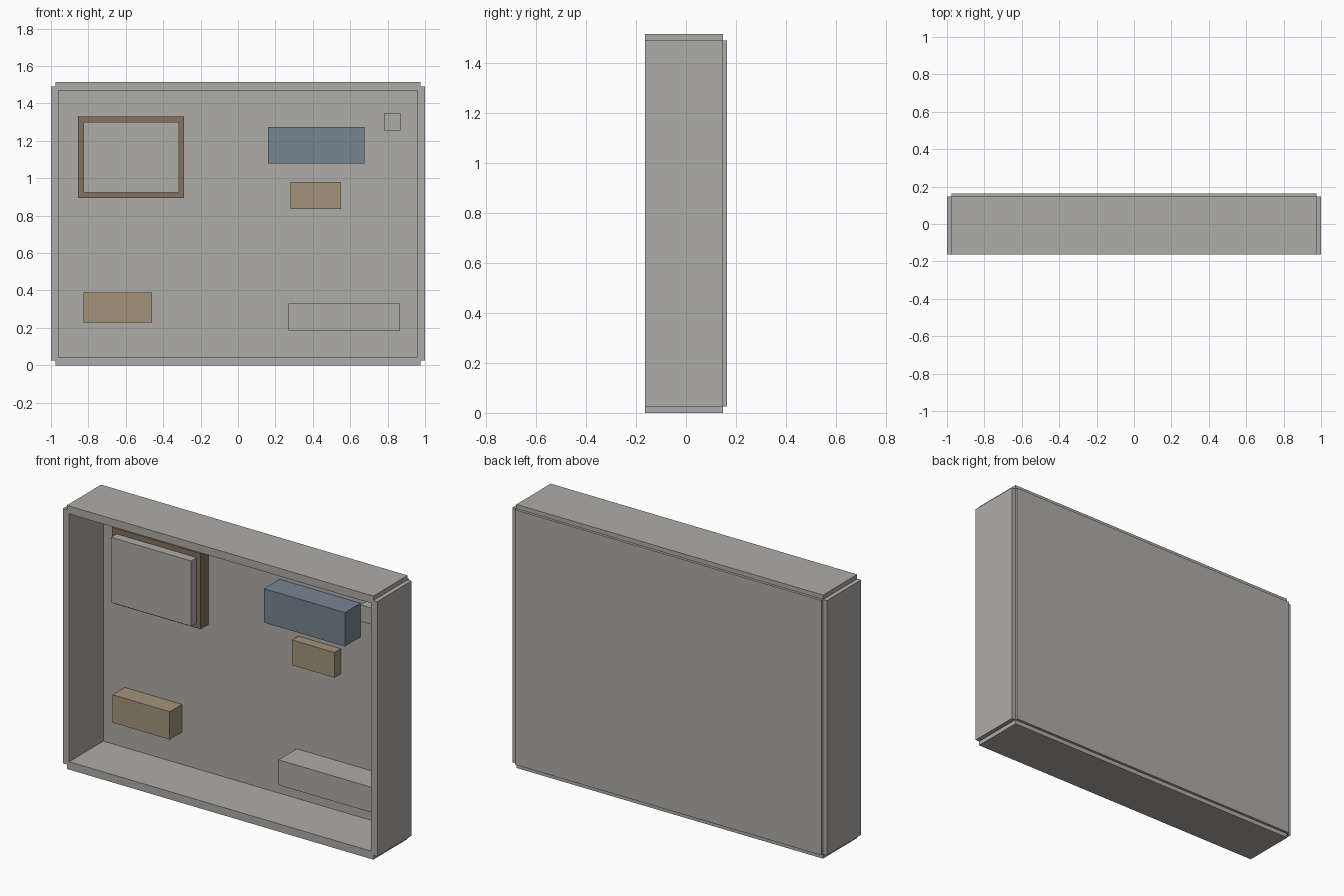
import bpy, bmesh
from mathutils import Vector

cube = bpy.data.objects.get("Cube")
if cube:
    bpy.data.objects.remove(cube)


def material(name, rgb):
    """Flat material from an 8-bit display colour."""
    lin = [((c / 255 + 0.055) / 1.055) ** 2.4 for c in rgb] + [1]
    m = bpy.data.materials.new(name)
    m.use_nodes = True
    m.diffuse_color = lin
    bsdf = next(n for n in m.node_tree.nodes if n.type == 'BSDF_PRINCIPLED')
    bsdf.inputs["Base Color"].default_value = lin
    bsdf.inputs["Roughness"].default_value = 0.8
    return m


grey = material("warm grey", (174, 172, 167))
blue = material("slate blue", (118, 133, 145))
tan = material("tan", (164, 148, 122))
brown = material("brown", (132, 113, 96))

FRONT, WALL, BACK = -0.163, 0.148, 0.163   # depth of rim, inner wall, rear


def rect(x0, x1, z0, z1):
    return [(x0, z0), (x1, z0), (x1, z1), (x0, z1)]


def slab(name, loops, y0, y1, mat):
    """Extrude an outline (first loop) with optional holes from y0 to y1."""
    bm = bmesh.new()
    edges = []
    for loop in loops:
        vs = [bm.verts.new((x, y0, z)) for x, z in loop]
        edges += [bm.edges.new((a, b)) for a, b in zip(vs, vs[1:] + vs[:1])]
    if len(loops) == 1:
        bm.faces.new(vs)
    else:
        bmesh.ops.triangle_fill(bm, edges=edges, use_beauty=True, normal=(0, -1, 0))
    res = bmesh.ops.extrude_face_region(bm, geom=bm.faces[:], use_keep_orig=True)
    moved = [g for g in res["geom"] if isinstance(g, bmesh.types.BMVert)]
    bmesh.ops.translate(bm, verts=moved, vec=Vector((0, y1 - y0, 0)))
    bmesh.ops.recalc_face_normals(bm, faces=bm.faces[:])
    mesh = bpy.data.meshes.new(name)
    bm.to_mesh(mesh)
    bm.free()
    mesh.materials.append(mat)
    obj = bpy.data.objects.new(name, mesh)
    bpy.context.collection.objects.link(obj)
    return obj


# Cabinet walls: outline with a small square notch at each corner
w, n, h = 1.0, 0.025, 1.515
outline = [(w - n, 0), (w - n, n), (w, n), (w, h - n), (w - n, h - n), (w - n, h)]
outline += [(-x, z) for x, z in reversed(outline)]
slab("cabinet_walls", [outline, rect(-0.96, 0.96, 0.045, 1.47)], FRONT, WALL, grey)

# Rear panel, inset from the sides by the same notch
slab("back_panel", [rect(n - w, w - n, n, h - n)], WALL, BACK, grey)

# Framed panel
opening = rect(-0.825, -0.315, 0.925, 1.3)
slab("panel_frame", [rect(-0.855, -0.29, 0.895, 1.33), opening], 0.075, WALL, brown)
slab("framed_panel", [opening], 0.025, WALL, grey)

# Blocks mounted on the inner wall
for name, area, front, mat in [
    ("blue_block", (0.16, 0.675, 1.08, 1.275), 0.007, blue),
    ("upper_tan_block", (0.28, 0.55, 0.835, 0.98), 0.091, tan),
    ("lower_tan_block", (-0.825, -0.46, 0.23, 0.39), 0.037, tan),
    ("long_grey_block", (0.27, 0.865, 0.185, 0.33), -0.018, grey),
    ("small_grey_block", (0.78, 0.87, 1.255, 1.35), 0.0, grey),
]:
    slab(name, [rect(*area)], front, WALL, mat)
